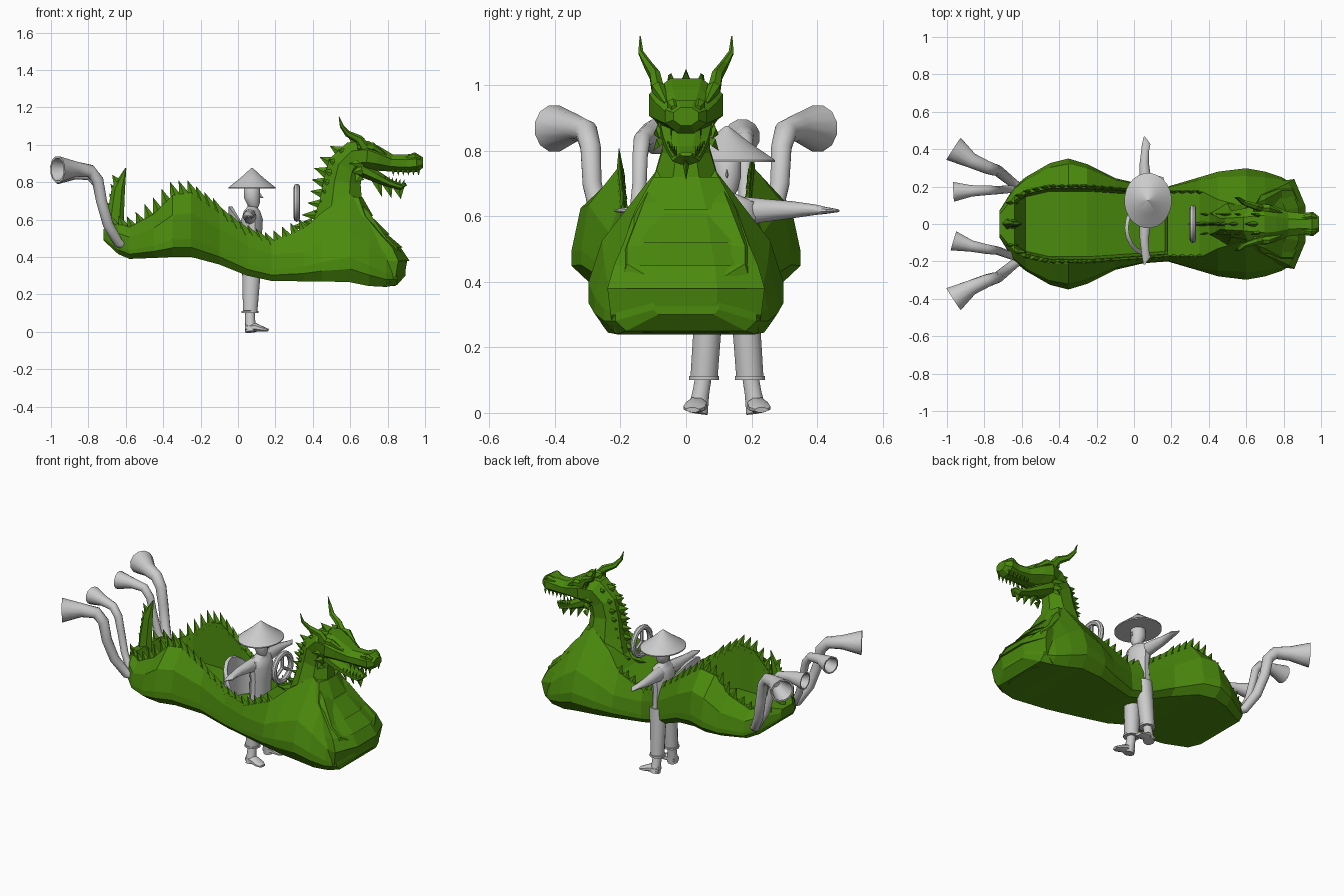
import bpy, bmesh, math
from mathutils import Vector as V

if "Cube" in bpy.data.objects:
    bpy.data.objects.remove(bpy.data.objects["Cube"])


def material(name, rgb):
    m = bpy.data.materials.new(name)
    m.diffuse_color = (*rgb, 1)
    m.use_nodes = True
    m.node_tree.nodes["Principled BSDF"].inputs["Base Color"].default_value = m.diffuse_color
    return m


GREEN = material("dragon green", (0.07, 0.255, 0.004))
GREY = material("plain grey", (0.6, 0.6, 0.6))
SIDES = ((1, "left"), (-1, "right"))


def finish(name, bm, mat):
    bmesh.ops.recalc_face_normals(bm, faces=bm.faces)
    me = bpy.data.meshes.new(name)
    bm.to_mesh(me)
    bm.free()
    me.materials.append(mat)
    ob = bpy.data.objects.new(name, me)
    bpy.context.collection.objects.link(ob)
    if mat == GREY:  # grey parts are smooth, the dragon is faceted
        bpy.ops.object.select_all(action='DESELECT')
        ob.select_set(True)
        bpy.context.view_layer.objects.active = ob
        bpy.ops.object.shade_smooth_by_angle(angle=math.radians(40))
    return ob


def loft(name, rings, mat):
    """Skin closed rings and cap both ends."""
    bm = bmesh.new()
    rows = [[bm.verts.new(p) for p in r] for r in rings]
    n = len(rows[0])
    for a, b in zip(rows, rows[1:]):
        for i in range(n):
            j = (i + 1) % n
            bm.faces.new((a[i], a[j], b[j], b[i]))
    bm.faces.new(rows[0])
    bm.faces.new(rows[-1])
    return finish(name, bm, mat)


def rings_along(path, sides, ref=(0, 1, 0)):
    """path: (x, y, z, up radius, optional side radius); side axis stays near ref."""
    pts, out = [V(p[:3]) for p in path], []
    for i, p in enumerate(path):
        t = (pts[min(i + 1, len(pts) - 1)] - pts[max(i - 1, 0)]).normalized()
        s = V(ref)
        s = (s - t * s.dot(t)).normalized()
        u = t.cross(s)
        out.append([pts[i] + u * p[3] * math.sin(a) + s * p[-1] * math.cos(a)
                    for a in (2 * math.pi * (k + .5) / sides for k in range(sides))])
    return out


def tube(name, path, mat, sides=10, ref=(0, 1, 0)):
    return loft(name, rings_along(path, sides, ref), mat)


def mid_tube(name, y, path, mat, sides):
    """Tube in a plane of constant y; path: (x, z, radii)."""
    return tube(name, [(x, y, z, *r) for x, z, *r in path], mat, sides)


def spikes(name, items, mat=GREEN):
    """Four-sided blades: (base, tip, half width)."""
    bm = bmesh.new()
    for base, tip, w in items:
        base, tip = V(base), V(tip)
        d = (tip - base).normalized()
        s = V((0, 1, 0))
        s = (s - d * s.dot(d)).normalized()
        a = d.cross(s)
        ring = [bm.verts.new(base + o) for o in (a * w, s * w * .4, -a * w, -s * w * .4)]
        top = bm.verts.new(tip)
        bm.faces.new(ring)
        for i in range(4):
            bm.faces.new((ring[i], ring[(i + 1) % 4], top))
    return finish(name, bm, mat)


# Hull stations: x, bottom z, rim z, widest half width, rim half width
HULL = [(-.72, .49, .55, .07, .05), (-.64, .415, .58, .20, .145), (-.58, .39, .56, .25, .18),
        (-.45, .395, .63, .325, .21), (-.35, .40, .73, .35, .21), (-.25, .40, .745, .32, .21),
        (-.10, .36, .64, .245, .20), (.05, .30, .53, .21, .19), (.18, .272, .48, .20, .18),
        (.35, .27, .55, .25, .18), (.45, .27, .64, .28, .13), (.60, .265, .74, .298, .09),
        (.70, .245, .64, .28, .13), (.79, .24, .51, .25, .18), (.85, .25, .455, .215, .18),
        (.895, .30, .40, .10, .09)]


def station(x):
    for a, b in zip(HULL, HULL[1:]):
        if a[0] <= x <= b[0]:
            f = (x - a[0]) / (b[0] - a[0])
            return [p + f * (q - p) for p, q in zip(a, b)]


rings = []
for x in sorted([h[0] for h in HULL] + [.165]):
    _, zb, zt, w, r = station(x)
    floor = max(zb + .07, .39) if -.6 < x < .17 else zt   # open cockpit amidships
    h = zt - zb
    half = [(w * .85, zb), (w, zb + .15 * h), (w, zb + .28 * h),
            (r + (w - r) * .8, zb + (.68 if x < .2 else .55) * h),
            (r, zt), (r - .02, zt), (r - .035, floor)]
    rings.append([(x, y, z) for y, z in half] + [(x, -y, z) for y, z in reversed(half)])
loft("dragon_hull", rings, GREEN)

# Spiky crest along both rims
crest = []
for i in range(23):
    x = -.66 + i * .046
    _, _, z, _, y = station(x)
    h = .095 if -.5 < x < -.1 else .075
    for s, _ in SIDES:
        crest.append(((x + .01, s * (y - .01), z - .025), (x - .025, s * (y - .005), z - .025 + h), .036))
spikes("rim_crest", crest)

# Rounded chest plates, each overlapping the one below: z, front x, half width
PL = [(.245, .84, .22), (.30, .89, .23), (.38, .905, .24), (.45, .87, .22),
      (.52, .80, .19), (.62, .71, .155), (.72, .665, .10)]
for i, (a, b) in enumerate(zip(PL, PL[1:])):
    rings = []
    for (z, x, w), e in ((a, .012 if i > 1 else 0), (b, 0)):
        half = [(x - .14, w * .95), (x - .2 * w, w), (x + e, w * .4)]
        rings.append([(px, y, z) for px, y in half] + [(px, -y, z) for px, y in reversed(half)])
    loft(f"chest_plate_{i}", rings, GREEN)

# Neck, head and upper snout in one sweep, then the open lower jaw
mid_tube("neck_and_head", 0, [(.55, .58, .165, .15), (.55, .70, .122, .112), (.557, .80, .108, .08),
                              (.575, .88, .106, .08), (.625, .935, .095, .095), (.69, .94, .088, .122),
                              (.745, .925, .07, .105), (.82, .903, .05, .072), (.90, .90, .052, .062),
                              (.955, .905, .054, .07), (.99, .905, .03, .042)], GREEN, 8)
mid_tube("lower_jaw", 0, [(.66, .87, .045, .085), (.74, .83, .034, .075), (.81, .795, .023, .058),
                          (.87, .775, .018, .045), (.90, .79, .008, .02)], GREEN, 8)

# Horns, brows, nostrils, cheek fins, teeth and beard
teeth = []
fins = [((.74 + .06 * k, 0, .82 - .025 * k), (.77 + .05 * k, 0, .72 - .005 * k), .03) for k in range(3)]
for s, side in SIDES:
    tube(f"horn_{side}", [(.68, s * .085, .98, .03, .022), (.645, s * .095, 1.03, .024, .018),
                          (.585, s * .115, 1.06, .017, .014), (.555, s * .138, 1.10, .011, .009),
                          (.54, s * .14, 1.15, .002)], GREEN, 6)
    tube(f"brow_{side}", [(.64, s * .085, .99, .02), (.72, s * .085, .99, .022), (.79, s * .06, .945, .008)], GREEN, 6)
    tube(f"nostril_{side}", [(.90, s * .035, .93, .012), (.945, s * .04, .94, .02), (.975, s * .035, .93, .01)], GREEN, 6)
    for k in range(3):
        fins.append(((.67 - .01 * k, s * .08, .90 - .035 * k), (.59 + .02 * k, s * .10, .90 - .05 * k), .03))
    for k in range(6):
        x, y = .83 + .027 * k, .055 - .005 * k
        teeth.append(((x, s * .045, .868), (x, s * .045, .834), .010))
        x = .78 + .02 * k
        teeth.append(((x, s * y, .805 - .004 * k), (x + .01, s * y, .836 - .004 * k), .009))
spikes("teeth", teeth)
spikes("cheek_fins_and_beard", fins)

# Mane of spikes down the back of the neck
mane = []
for i in range(9):
    t = i / 8
    x, z, a = .465 + .95 * (t - .45) ** 3, .57 + .44 * t, math.radians(185 - 40 * t)
    l = .12 - .05 * t
    dx, dz = l * math.cos(a), l * math.sin(a)
    mane.append(((x + .02, 0, z), (x + .02 + dx, 0, z + dz), .04))
    for s, _ in SIDES:
        mane.append(((x + .04, s * .045, z), (x + .03 + .5 * dx, s * .055, z + .02), .03))
spikes("neck_mane", mane)

# Tail fin standing on the stern
mid_tube("tail_fin", 0, [(-.66, .50, .05, .035), (-.655, .62, .045, .025), (-.64, .76, .036, .018),
                         (-.60, .875, .003)], GREEN, 6)
spikes("tail_fin_barbs", [((-.66 + k * .007, 0, .58 + k * .05), (-.705 + k * .008, 0, .64 + k * .05), .035)
                          for k in range(5)])

# Four exhaust horns with open bells: x, z, radius, and how far y has swung out
PIPE = [(-.59, .455, .02, 0), (-.64, .475, .026, .15), (-.695, .575, .029, .35), (-.73, .70, .03, .48),
        (-.75, .81, .032, .5), (-.79, .86, .035, .56), (-.87, .87, .042, .72), (-.965, .868, .073, 1)]


def horn_pipe(name, y0, y1, size, drop):
    rings = rings_along([(x, y0 + f * (y1 - y0), z - drop * (z > .8), r * size) for x, z, r, f in PIPE], 12)
    c0, c1 = [sum((V(p) for p in q), V()) / 12 for q in rings[-2:]]
    end = rings[-1]
    rings.append([c1 + (p - c1) * .85 for p in end])
    rings.append([c0 + (p - c1) * .4 for p in end])
    loft(name, rings, GREY)


horn_pipe("outer_exhaust_left", .18, .402, 1, 0)
horn_pipe("outer_exhaust_right", -.18, -.402, 1, 0)
horn_pipe("inner_exhaust_left", .19, .172, .75, .025)
horn_pipe("inner_exhaust_right", -.19, -.09, .75, .025)

# Steering wheel with spokes
bpy.ops.mesh.primitive_torus_add(major_segments=20, minor_segments=8, major_radius=.085, minor_radius=.017,
                                 location=(.315, 0, .69), rotation=(0, math.pi / 2, 0))
wheel = bpy.context.object
wheel.name = "steering_wheel"
wheel.data.materials.append(GREY)
bpy.ops.object.shade_smooth_by_angle()
for k in range(3):
    a = math.radians(90 + 120 * k)
    tube(f"wheel_spoke_{k}", [(.315, 0, .69, .01), (.315, .085 * math.cos(a), .69 + .085 * math.sin(a), .01)],
         GREY, 6, (1, 0, 0))

# Curved seat back
rings = []
for k in range(9):
    a = math.radians(-80 + 20 * k)
    top = .50 + .17 * math.cos(a)
    rings.append([(.07 - r * math.cos(a), r * 1.25 * math.sin(a) - .02, z)
                  for r, z in ((.12, .41), (.12, top), (.10, top), (.10, .41))])
loft("seat_back", rings, GREY)

# Standing pilot, facing the bow, centred on CY
CX, CY = .075, .125
mid_tube("pilot_coat", CY, [(CX, .30, .055, .095), (CX, .52, .055, .08), (CX, .60, .06, .09),
                            (CX, .645, .045, .085), (CX, .67, .025), (CX, .70, .024)], GREY, 12)
mid_tube("pilot_head", CY, [(CX + .015, .655, .015), (CX + .01, .68, .034), (CX, .72, .044),
                            (CX, .77, .044), (CX, .80, .025)], GREY, 12)
spikes("pilot_nose", [((CX + .035, CY, .73), (CX + .062, CY, .715), .016)], GREY)
mid_tube("straw_hat", CY, [(CX, .765, .127, .148), (CX, .772, .127, .148), (CX, .825, .06, .07),
                           (CX, .876, .004)], GREY, 24)
for s, side in SIDES:
    tube(f"arm_{side}", [(CX - .01, CY + s * .05, .615, .045, .035), (CX - .015, CY + s * .11, .618, .036, .034),
                         (CX - .02, CY + s * .20, .62, .026), (CX - .015, CY + s * .27, .62, .016, .022),
                         (CX - .01, CY + s * .30, .618, .011, .024), (CX - .02, CY + s * .342, .617, .004)],
         GREY, 10, (1, 0, 0))
    leg_y = CY + s * .07
    tube(f"trouser_leg_{side}", [(CX, CY + s * .05, .40, .055, .045), (CX - .01, leg_y, .11, .04, .043)], GREY, 12)
    mid_tube(f"trouser_cuff_{side}", leg_y, [(CX - .01, .112, .047), (CX - .01, .10, .047)], GREY, 12)
    tube(f"shin_{side}", [(CX - .01, leg_y, .12, .026), (CX - .01, CY + s * .08, .06, .027),
                          (CX - .005, CY + s * .09, 0, .033)], GREY)
    tube(f"foot_{side}", [(CX - .035, CY + s * .085, .022, .02, .024), (CX + .02, CY + s * .093, .024, .024, .034),
                          (CX + .06, CY + s * .10, .014, .014, .036), (CX + .085, CY + s * .105, .009, .008, .022)],
         GREY, 8)
